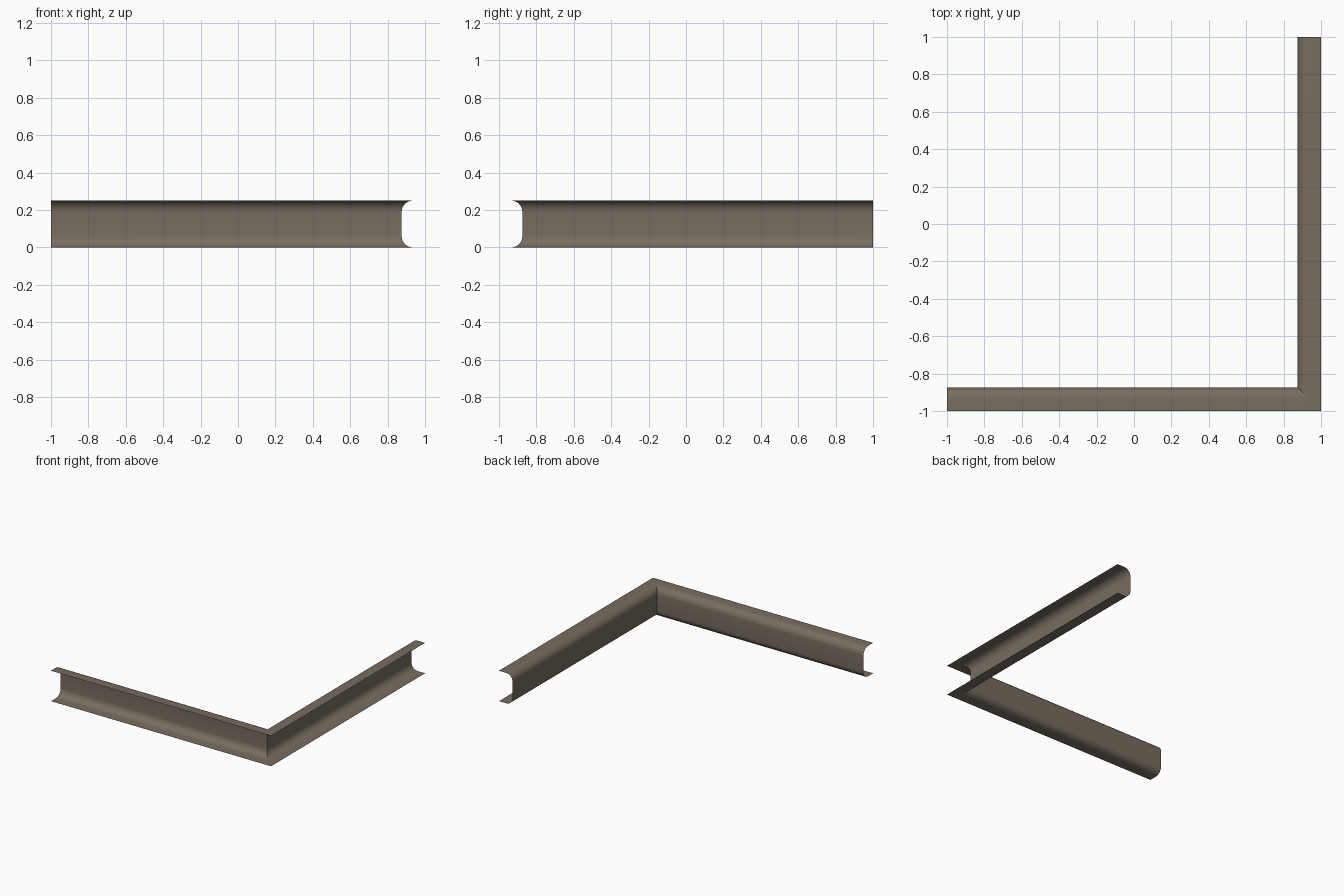
import bpy, bmesh, math

if "Cube" in bpy.data.objects:
    bpy.data.objects.remove(bpy.data.objects["Cube"])

HEIGHT, DEPTH, RADIUS, SEGMENTS = 0.25, 0.125, 0.06, 8

# Channel profile: (distance inward from the outer edge, height)
flat = DEPTH - RADIUS
lower = [(0.0, 0.0)]
for i in range(SEGMENTS + 1):
    a = math.pi / 2 * i / SEGMENTS
    lower.append((flat + RADIUS * math.sin(a), RADIUS * (1 - math.cos(a))))
profile = lower + [(d, HEIGHT - z) for d, z in reversed(lower)]

# Sweep the open profile along the two legs, mitred at the corner
stations = [lambda d: (-1, -1 + d), lambda d: (1 - d, -1 + d), lambda d: (1 - d, 1)]
bm = bmesh.new()
rows = [[bm.verts.new((*place(d), z)) for d, z in profile] for place in stations]
for r0, r1 in zip(rows, rows[1:]):
    for i in range(len(profile) - 1):
        bm.faces.new((r0[i], r0[i + 1], r1[i + 1], r1[i])).smooth = True

# Keep the mitre crisp
for a, b in zip(rows[1], rows[1][1:]):
    bm.edges.get((a, b)).smooth = False

mesh = bpy.data.meshes.new("corner_channel")
bm.to_mesh(mesh)
bm.free()

# Single brown-grey paint
paint = bpy.data.materials.new("brown grey")
paint.diffuse_color = (0.185, 0.154, 0.117, 1)
paint.use_nodes = True
paint.node_tree.nodes["Principled BSDF"].inputs["Base Color"].default_value = paint.diffuse_color
mesh.materials.append(paint)

rail = bpy.data.objects.new("corner_channel", mesh)
bpy.context.collection.objects.link(rail)
